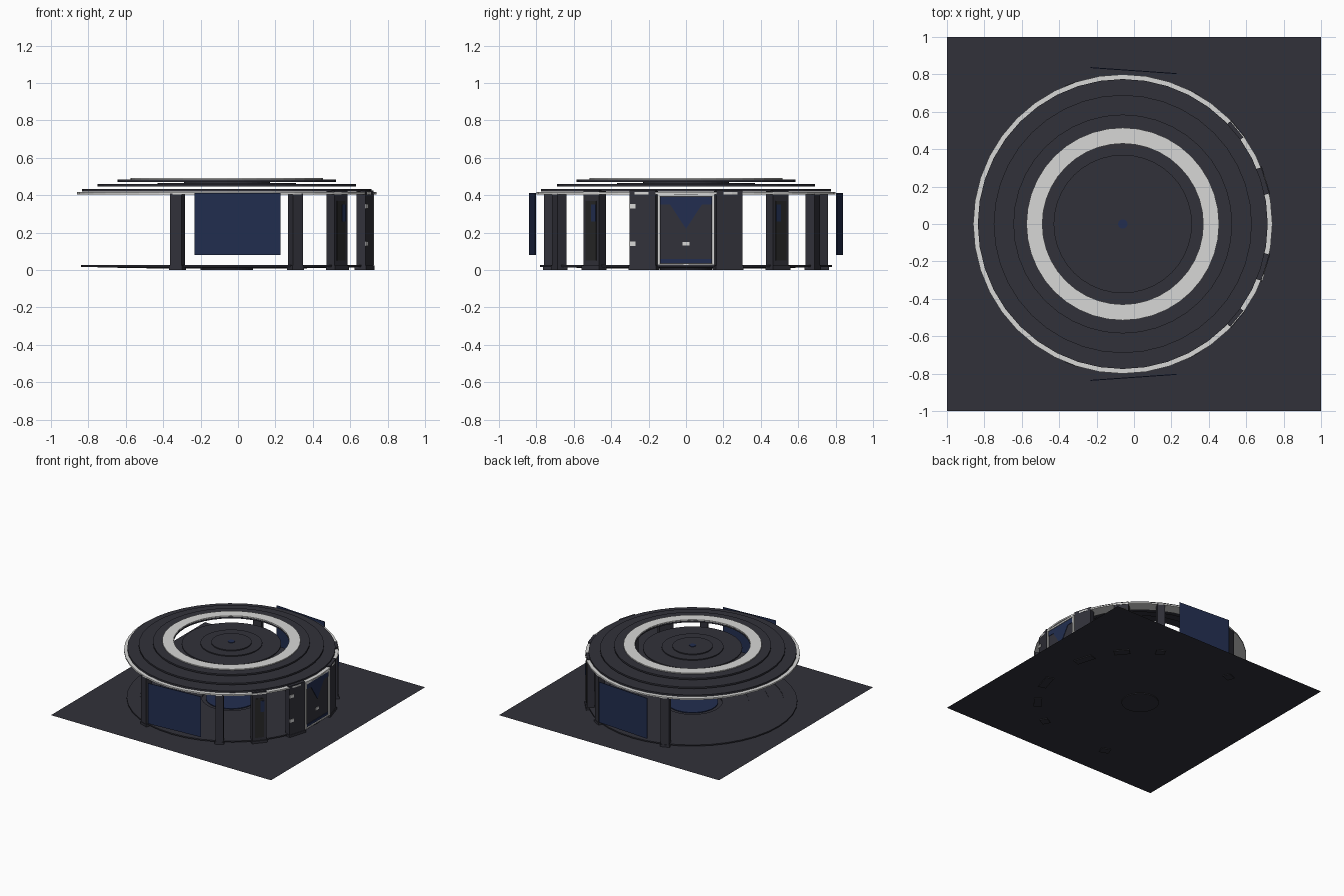
import bpy, bmesh, math
from mathutils import Matrix, Vector

if "Cube" in bpy.data.objects:
    bpy.data.objects.remove(bpy.data.objects["Cube"])

CX = -0.06   # the round building sits slightly left of the ground plate centre
SEG = 40


def material(name, rgb):
    m = bpy.data.materials.new(name)
    m.diffuse_color = (*rgb, 1)
    m.use_nodes = True
    m.node_tree.nodes["Principled BSDF"].inputs["Base Color"].default_value = m.diffuse_color
    return m


DARK = material("dark_slate", (0.031, 0.031, 0.042))
BLACK = material("soft_black", (0.021, 0.021, 0.021))
BLUE = material("navy_blue", (0.016, 0.027, 0.08))
WHITE = material("pale_grey", (0.68, 0.68, 0.67))


def finish(bm, name, mat):
    bmesh.ops.recalc_face_normals(bm, faces=bm.faces)
    me = bpy.data.meshes.new(name)
    bm.to_mesh(me)
    bm.free()
    me.materials.append(mat)
    ob = bpy.data.objects.new(name, me)
    bpy.context.collection.objects.link(ob)
    return ob


def ring(name, r_out, r_in, z0, z1, mat):
    """Flat round slab; r_in = 0 gives a solid disc."""
    bm = bmesh.new()
    profile = [(r_out, z0), (r_out, z1)]
    if r_in > 0:
        profile += [(r_in, z1), (r_in, z0)]
    rows = []
    for r, z in profile:
        rows.append([bm.verts.new((CX + r * math.cos(2 * math.pi * i / SEG),
                                   r * math.sin(2 * math.pi * i / SEG), z)) for i in range(SEG)])
    n = len(rows)
    for k in range(n if r_in > 0 else 1):
        a, b = rows[k], rows[(k + 1) % n]
        for i in range(SEG):
            j = (i + 1) % SEG
            bm.faces.new((a[i], a[j], b[j], b[i]))
    if r_in <= 0:
        bm.faces.new(rows[0])
        bm.faces.new(rows[1])
    return finish(bm, name, mat)


def radial_box(name, angle, radius, depth, width, z0, z1, mat, shift=0):
    """Box facing outward at an angle round the building."""
    bm = bmesh.new()
    bmesh.ops.create_cube(bm, size=1)
    m = (Matrix.Translation((CX, 0, 0)) @ Matrix.Rotation(math.radians(angle), 4, 'Z')
         @ Matrix.Translation((radius, shift, (z0 + z1) / 2))
         @ Matrix.Diagonal((depth, width, z1 - z0, 1)))
    bmesh.ops.transform(bm, matrix=m, verts=bm.verts)
    return finish(bm, name, mat)


# ground plate (single sheet)
bm = bmesh.new()
bmesh.ops.create_grid(bm, x_segments=1, y_segments=1, size=1)
bmesh.ops.translate(bm, verts=bm.verts, vec=(0, 0, 0.006))
finish(bm, "ground_plate", DARK)

# stepped floor rings, sinking toward the middle
for i, (ro, ri, z) in enumerate([(0.78, 0.68, 0.026), (0.69, 0.57, 0.023),
                                 (0.585, 0.42, 0.02), (0.43, 0.22, 0.017)]):
    ring(f"floor_ring_{i}", ro, ri, z - 0.01, z, DARK)
ring("floor_centre_base", 0.14, 0, 0.0, 0.012, DARK)
ring("floor_centre_light", 0.19, 0, 0.012, 0.018, BLUE)

# stepped roof rings
ring("roof_rim", 0.80, 0.70, 0.404, 0.416, WHITE)
ring("roof_step_low", 0.775, 0.64, 0.42, 0.434, DARK)
ring("roof_step_middle", 0.69, 0.54, 0.446, 0.459, DARK)
ring("roof_step_high", 0.585, 0.43, 0.470, 0.483, DARK)
ring("roof_light_ring", 0.515, 0.43, 0.484, 0.492, WHITE)

# floating centre canopy
ring("canopy_base", 0.37, 0, 0.454, 0.464, DARK)
ring("canopy_middle", 0.23, 0, 0.464, 0.472, DARK)
ring("canopy_top", 0.15, 0, 0.472, 0.48, DARK)
ring("canopy_lamp", 0.025, 0, 0.48, 0.484, BLUE)

# pillars and side screens, mirrored front to back
for side, s in (("front", -1), ("back", 1)):
    radial_box(f"{side}_pillar_rear", s * 110, 0.77, 0.055, 0.065, 0, 0.41, DARK)
    radial_box(f"{side}_pillar_middle", s * 61.5, 0.77, 0.055, 0.06, 0, 0.41, DARK)
    radial_box(f"{side}_pillar_wide", s * 39.7, 0.765, 0.055, 0.11, 0, 0.425, DARK)
    radial_box(f"{side}_pillar_door", s * 17, 0.772, 0.05, 0.145, 0, 0.425, DARK)
    for nm, a, w in (("rear", 110, 0.075), ("middle", 61.5, 0.07), ("wide", 39.7, 0.12), ("door", 17, 0.155)):
        radial_box(f"{side}_foot_{nm}", s * a, 0.77, 0.062, w, 0, 0.025, DARK)
    radial_box(f"{side}_pillar_inlay", s * 39.7, 0.794, 0.006, 0.07, 0.05, 0.37, BLACK)
    radial_box(f"{side}_pillar_display", s * 39.7, 0.798, 0.006, 0.03, 0.26, 0.35, BLUE, -s * 0.02)
    radial_box(f"{side}_screen", s * 86, 0.822, 0.005, 0.46, 0.08, 0.412, BLUE)

# small white lamps on the front door pillar
for i, z in enumerate((0.14, 0.34)):
    radial_box(f"pillar_lamp_{i}", -17, 0.799, 0.008, 0.035, z - 0.012, z + 0.012, WHITE, -0.055)

# door on the right side: dark leaf, pale frame, blue panel and lamp
R = 0.78
radial_box("door_leaf", 0, R - 0.008, 0.012, 0.28, 0.03, 0.40, DARK)
for s in (-1, 1):
    radial_box(f"door_frame_side_{s}", 0, R, 0.014, 0.012, 0.03, 0.40, WHITE, s * 0.147)
radial_box("door_frame_top", 0, R, 0.014, 0.306, 0.392, 0.404, WHITE)
radial_box("door_frame_bottom", 0, R, 0.014, 0.306, 0.026, 0.036, WHITE)
radial_box("door_sill_strip", 0, R, 0.006, 0.27, 0.038, 0.058, BLUE)
radial_box("door_lamp", 0, R, 0.006, 0.035, 0.13, 0.15, WHITE)

bm = bmesh.new()
pts = [(-0.14, 0.39), (0.14, 0.39), (0.14, 0.35), (0.085, 0.35), (0, 0.22), (-0.085, 0.35), (-0.14, 0.35)]
face = bm.faces.new([bm.verts.new((CX + R - 0.001, y, z)) for y, z in pts])
ext = bmesh.ops.extrude_face_region(bm, geom=[face])
bmesh.ops.translate(bm, verts=[v for v in ext["geom"] if isinstance(v, bmesh.types.BMVert)],
                    vec=Vector((0.004, 0, 0)))
finish(bm, "door_blue_panel", BLUE)
